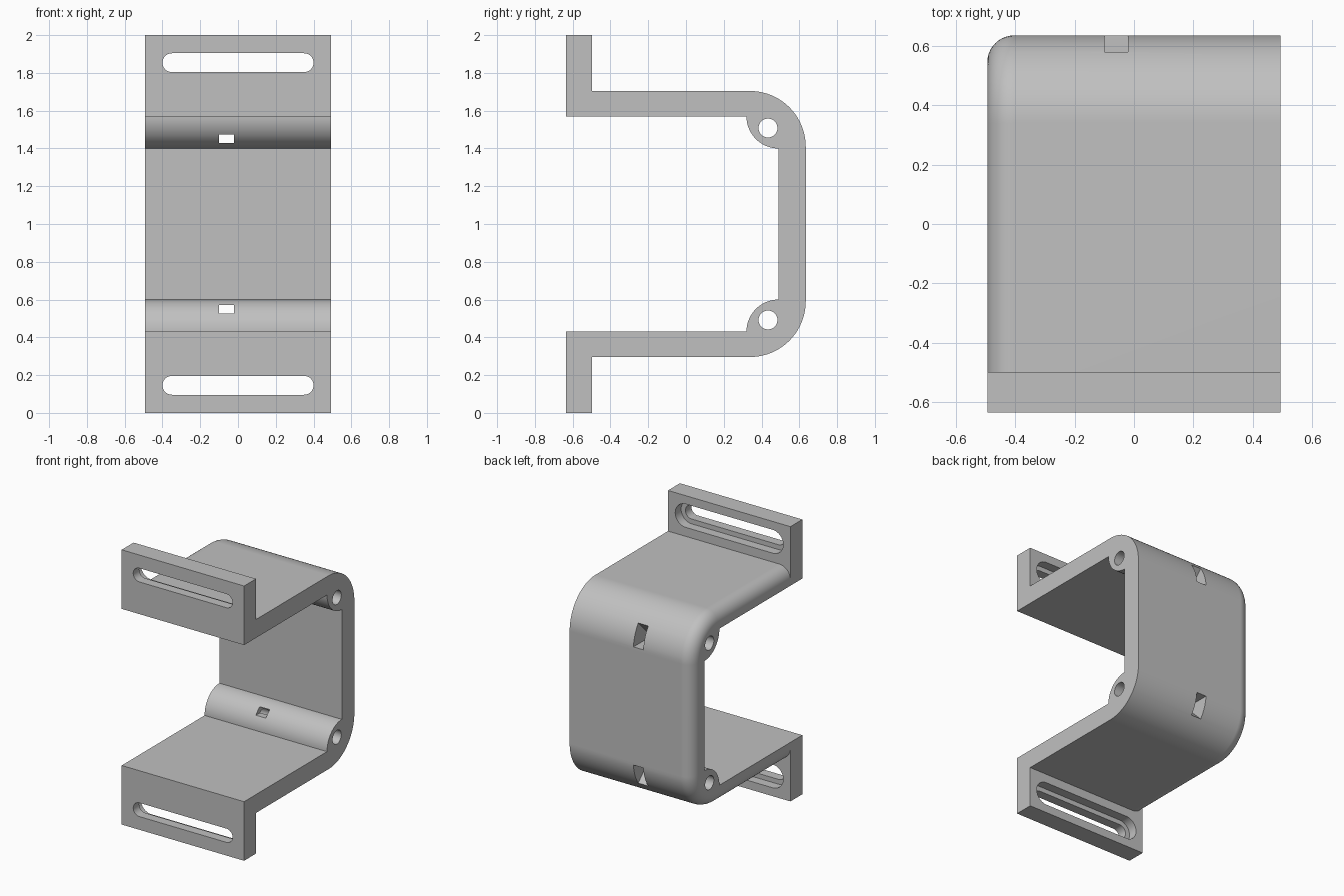
import bpy, bmesh, math
from mathutils import Vector

if "Cube" in bpy.data.objects:
    bpy.data.objects.remove(bpy.data.objects["Cube"])

W, Y0, Y1 = 0.493, -0.634, 0.634      # half width, front, back
Z_IN, Z_OUT = 1.57, 1.704             # upper arm underside and top
FLANGE_Y = -0.497

grey = bpy.data.materials.new("plain_grey")
grey.diffuse_color = (0.53, 0.53, 0.53, 1)
grey.use_nodes = True
grey.node_tree.nodes["Principled BSDF"].inputs["Base Color"].default_value = grey.diffuse_color


def arc(cy, cz, r, a0, a1, n):
    return [(cy + r * math.cos(math.radians(a0 + (a1 - a0) * i / n)),
             cz + r * math.sin(math.radians(a0 + (a1 - a0) * i / n))) for i in range(n + 1)]


def flip(points):
    return [(a, 2 - z) for a, z in reversed(points)]


def prism(name, points, lo, hi, axis="x", round_edge=None):
    """Extrude a profile: (y, z) along x, or (x, z) along y."""
    place = (lambda p, t: (t, p[0], p[1])) if axis == "x" else (lambda p, t: (p[0], t, p[1]))
    bm = bmesh.new()
    a = [bm.verts.new(place(p, lo)) for p in points]
    b = [bm.verts.new(place(p, hi)) for p in points]
    bm.faces.new(a)
    bm.faces.new(b)
    n = len(points)
    for i in range(n):
        bm.faces.new((a[i], a[(i + 1) % n], b[(i + 1) % n], b[i]))
    bmesh.ops.recalc_face_normals(bm, faces=bm.faces)
    if round_edge:
        count, radius = round_edge
        edges = [bm.edges.get((a[i], a[i + 1])) for i in range(count - 1)]
        bmesh.ops.bevel(bm, geom=edges, offset=radius, segments=10, profile=0.5,
                        affect="EDGES", clamp_overlap=False)
    me = bpy.data.meshes.new(name)
    bm.to_mesh(me)
    bm.free()
    ob = bpy.data.objects.new(name, me)
    bpy.context.collection.objects.link(ob)
    me.materials.append(grey)
    return ob


def boolean(target, tool, op):
    bpy.context.view_layer.objects.active = target
    mod = target.modifiers.new(op, "BOOLEAN")
    mod.operation, mod.solver, mod.object = op, "EXACT", tool
    bpy.ops.object.modifier_apply(modifier=mod.name)
    bpy.data.objects.remove(tool)


def slot(cz, r):
    return arc(0.35, cz, r, -90, 90, 20) + arc(-0.35, cz, r, 90, 270, 20)


# U-shaped body with rounded back corners and inner bosses, one outer side rounded
END = -0.57
top_outer = [(END, Z_OUT)] + arc(Y1 - 0.295, Z_OUT - 0.295, 0.295, 90, 0, 20)
outer = top_outer + flip(top_outer)
low_inner = [(END, 2 - Z_IN)] + arc(0.49, 2 - Z_IN, 0.17, 180, 90, 20)
inner = low_inner + flip(low_inner)
bracket = prism("bracket", outer + inner, -W, W, round_edge=(len(outer), 0.09))

for up in (True, False):
    side = (lambda p: p) if up else flip
    # Mounting flange with a long counterbored slot
    plate = [(Y0, Z_IN), (FLANGE_Y, Z_IN), (FLANGE_Y, 2), (Y0, 2)]
    boolean(bracket, prism("flange", side(plate), -W, W), "UNION")
    boolean(bracket, prism("slot_cut", side(slot(1.854, 0.05)), -0.8, -0.4, "y"), "DIFFERENCE")
    boolean(bracket, prism("recess_cut", side(slot(1.854, 0.085)), -0.565, -0.4, "y"), "DIFFERENCE")
    # Pin hole through the boss
    hole = arc(0.434, 1.508, 0.05, 0, 360, 32)[:-1]
    boolean(bracket, prism("pin_hole_cut", side(hole), -1, 1), "DIFFERENCE")
    # Small tie slot that flares towards the back
    tie = [(0.25, 1.43), (0.8, 1.43), (0.8, 1.585), (0.58, 1.585), (0.47, 1.475), (0.25, 1.475)]
    boolean(bracket, prism("tie_slot_cut", side(tie), -0.1, -0.02), "DIFFERENCE")

# Smooth the curves, keep flat faces flat
bpy.ops.object.select_all(action="DESELECT")
bracket.select_set(True)
bpy.context.view_layer.objects.active = bracket
bpy.ops.object.shade_smooth_by_angle(angle=math.radians(25))
wn = bracket.modifiers.new("normals", "WEIGHTED_NORMAL")
wn.keep_sharp = True
